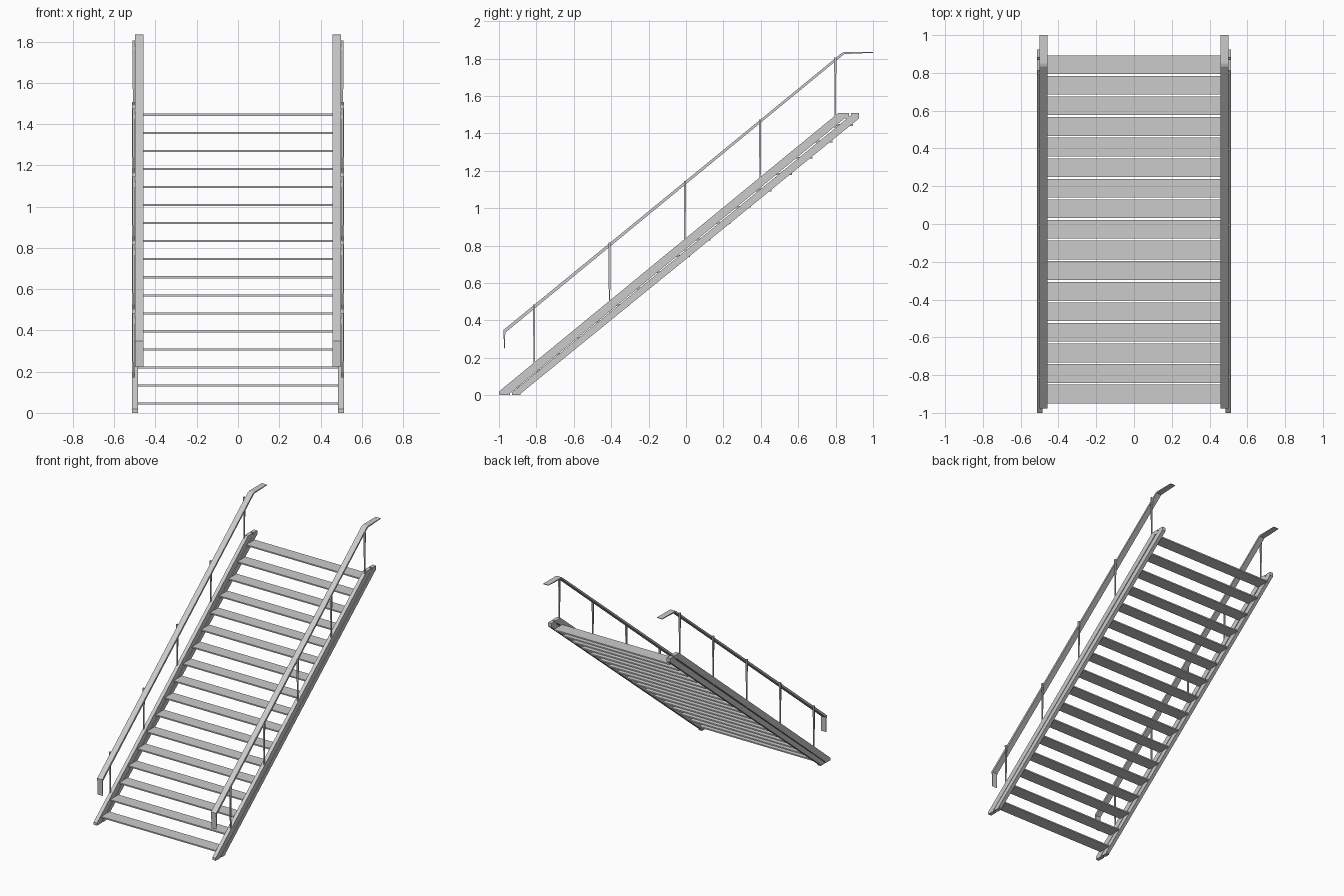
import bpy
import bmesh

cube = bpy.data.objects.get("Cube")
if cube:
    bpy.data.objects.remove(cube, do_unlink=True)

metal = bpy.data.materials.new("light_grey_metal")
metal.use_nodes = True
grey = (0.6, 0.6, 0.6, 1)
metal.diffuse_color = grey
metal.node_tree.nodes["Principled BSDF"].inputs["Base Color"].default_value = grey


def finish(name, bm):
    bmesh.ops.recalc_face_normals(bm, faces=bm.faces)
    mesh = bpy.data.meshes.new(name)
    bm.to_mesh(mesh)
    bm.free()
    mesh.materials.append(metal)
    obj = bpy.data.objects.new(name, mesh)
    bpy.context.collection.objects.link(obj)
    return obj


def side_plate(name, outline, x0, x1):
    """Extrude a (y, z) outline from x0 to x1."""
    bm = bmesh.new()
    face = bm.faces.new([bm.verts.new((x0, y, z)) for y, z in outline])
    new = bmesh.ops.extrude_face_region(bm, geom=[face])["geom"]
    verts = [v for v in new if isinstance(v, bmesh.types.BMVert)]
    bmesh.ops.translate(bm, verts=verts, vec=(x1 - x0, 0, 0))
    return finish(name, bm)


def post(name, x, y, low, high):
    """Slim upright that narrows towards its foot."""
    bm = bmesh.new()
    bmesh.ops.create_cube(bm, size=1)
    for v in bm.verts:
        top = v.co.z > 0
        width = 0.012 if top else 0.006
        v.co = (x + v.co.x * width, y + v.co.y * width, high if top else low)
    return finish(name, bm)


# Treads
TREADS = 17
for i in range(TREADS):
    y, z = -0.95 + i * 0.109, 0.04 + i * 0.0875
    side_plate(f"tread_{i + 1}",
               [(y, z), (y + 0.099, z), (y + 0.099, z + 0.01), (y, z + 0.01)],
               -0.486, 0.486)

# Profiles shared by both sides
upper_bar = [(-1, 0), (-1, 0.02), (0.813, 1.508), (0.871, 1.508),
             (0.871, 1.48), (0.848, 1.48), (-0.941, 0.01), (-0.941, 0)]
lower_bar = [(-0.93, 0), (-0.93, 0.015), (0.882, 1.497), (0.882, 1.508),
             (0.925, 1.508), (0.925, 1.48), (-0.885, 0.008), (-0.885, 0)]
rail = [(-0.97, 0.222), (-0.977, 0.348), (0.833, 1.83), (0.85, 1.835),
        (1, 1.835), (1, 1.831), (0.846, 1.824), (-0.966, 0.335)]

for side, s in (("left", 1), ("right", -1)):
    # Stringer made of two parallel bars
    side_plate(f"{side}_upper_stringer", upper_bar, s * 0.485, s * 0.513)
    side_plate(f"{side}_lower_stringer", lower_bar, s * 0.485, s * 0.513)
    # Flat handrail with bent ends
    side_plate(f"{side}_handrail", rail, s * 0.457, s * 0.5)
    # Handrail posts
    for n, y in enumerate((-0.812, -0.409, -0.006, 0.396, 0.798)):
        high = 1.805 + (y - 0.798) * 0.82
        post(f"{side}_post_{n + 1}", s * 0.506, y, high - 0.375, high)
    # Rounded knobs at the stringer tops
    for n, (y, r) in enumerate(((0.842, 0.022), (0.904, 0.018))):
        bm = bmesh.new()
        bmesh.ops.create_cone(bm, cap_ends=True, segments=8,
                              radius1=r, radius2=r, depth=0.026)
        for v in bm.verts:
            v.co = (s * 0.506 + v.co.x * 0.4, y + v.co.y, 1.494 + v.co.z)
        finish(f"{side}_top_knob_{n + 1}", bm)
